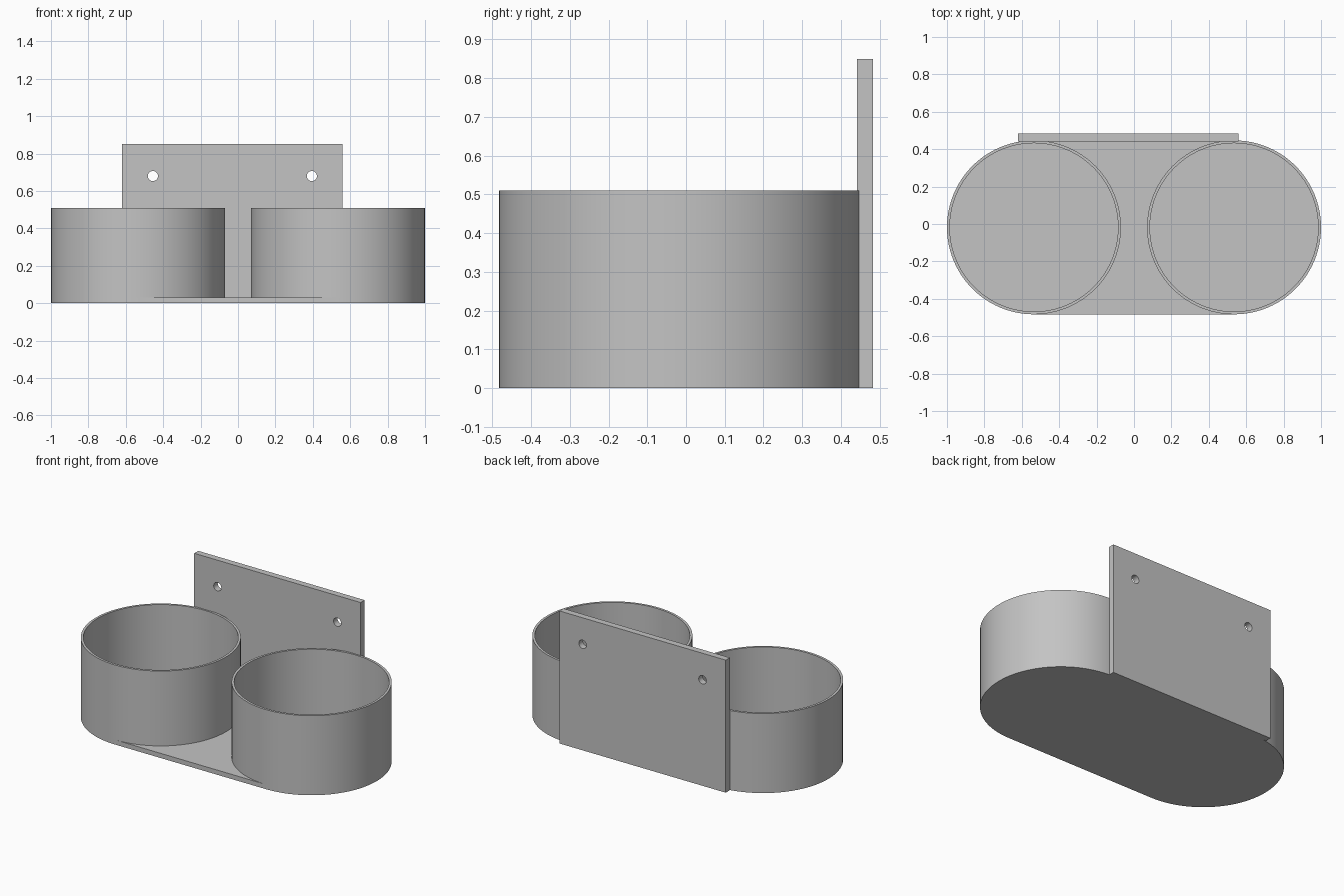
import bpy, bmesh, math
from mathutils import Matrix

cube = bpy.data.objects.get("Cube")
if cube:
    bpy.data.objects.remove(cube, do_unlink=True)

RADIUS, WALL, CUP_X, CUP_Y = 0.465, 0.015, 0.535, -0.018
FLOOR, RIM, SEGMENTS = 0.03, 0.51, 96

grey = bpy.data.materials.new("plain grey")
grey.use_nodes = True
grey.diffuse_color = (0.55, 0.55, 0.55, 1)
grey.node_tree.nodes["Principled BSDF"].inputs["Base Color"].default_value = grey.diffuse_color


def finish(name, bm, smooth=True):
    """Turn a bmesh into a named, coloured object."""
    bmesh.ops.recalc_face_normals(bm, faces=bm.faces)
    mesh = bpy.data.meshes.new(name)
    bm.to_mesh(mesh)
    bm.free()
    mesh.materials.append(grey)
    obj = bpy.data.objects.new(name, mesh)
    bpy.context.collection.objects.link(obj)
    bpy.ops.object.select_all(action='DESELECT')
    obj.select_set(True)
    bpy.context.view_layer.objects.active = obj
    if smooth:
        bpy.ops.object.shade_smooth_by_angle(angle=math.radians(30))
    return obj


def arc(cx, start, end, steps):
    for i in range(steps + 1):
        a = start + (end - start) * i / steps
        yield cx + RADIUS * math.cos(a), CUP_Y + RADIUS * math.sin(a)


# Rounded base tray, which is also the floor of both cups
bm = bmesh.new()
half = math.pi / 2
outline = list(arc(CUP_X, -half, half, SEGMENTS // 2))
outline += list(arc(-CUP_X, half, 3 * half, SEGMENTS // 2))
face = bm.faces.new([bm.verts.new((x, y, 0)) for x, y in outline])
top = bmesh.ops.extrude_face_region(bm, geom=[face], use_keep_orig=True)["geom"]
bmesh.ops.translate(bm, vec=(0, 0, FLOOR),
                    verts=[v for v in top if isinstance(v, bmesh.types.BMVert)])
finish("base_tray", bm)

# Two thin cup walls, revolved from outer side, rim and inner side
for name, x in (("right_cup", -CUP_X), ("left_cup", CUP_X)):
    bm = bmesh.new()
    inner = RADIUS - WALL
    profile = [(RADIUS, FLOOR), (RADIUS, RIM), (inner, RIM), (inner, FLOOR)]
    verts = [bm.verts.new((x + r, CUP_Y, z)) for r, z in profile]
    edges = [bm.edges.new(pair) for pair in zip(verts, verts[1:])]
    bmesh.ops.spin(bm, geom=verts + edges, cent=(x, CUP_Y, 0), axis=(0, 0, 1),
                   angle=math.tau, steps=SEGMENTS, use_merge=True)
    bmesh.ops.remove_doubles(bm, verts=bm.verts, dist=0.0001)
    finish(name, bm)

# Upright mounting plate, slightly off centre
bm = bmesh.new()
bmesh.ops.create_cube(bm, size=1, matrix=Matrix.Translation((-0.03, 0.4625, 0.425))
                      @ Matrix.Diagonal((1.18, 0.041, 0.85, 1)))
plate = finish("mounting_plate", bm, smooth=False)

# Two screw holes through the plate
bm = bmesh.new()
for x in (-0.455, 0.395):
    bmesh.ops.create_cone(bm, cap_ends=True, segments=32, radius1=0.027, radius2=0.027, depth=0.2,
                          matrix=Matrix.Translation((x, 0.4625, 0.68)) @ Matrix.Rotation(half, 4, 'X'))
cutter = finish("screw_hole_cutter", bm, smooth=False)
cutter.hide_render = True
cut = plate.modifiers.new("screw_holes", 'BOOLEAN')
cut.operation, cut.solver, cut.object = 'DIFFERENCE', 'EXACT', cutter
bpy.ops.object.select_all(action='DESELECT')
plate.select_set(True)
bpy.context.view_layer.objects.active = plate
bpy.ops.object.modifier_apply(modifier=cut.name)
bpy.data.objects.remove(cutter, do_unlink=True)
bpy.ops.object.shade_smooth_by_angle(angle=math.radians(30))
